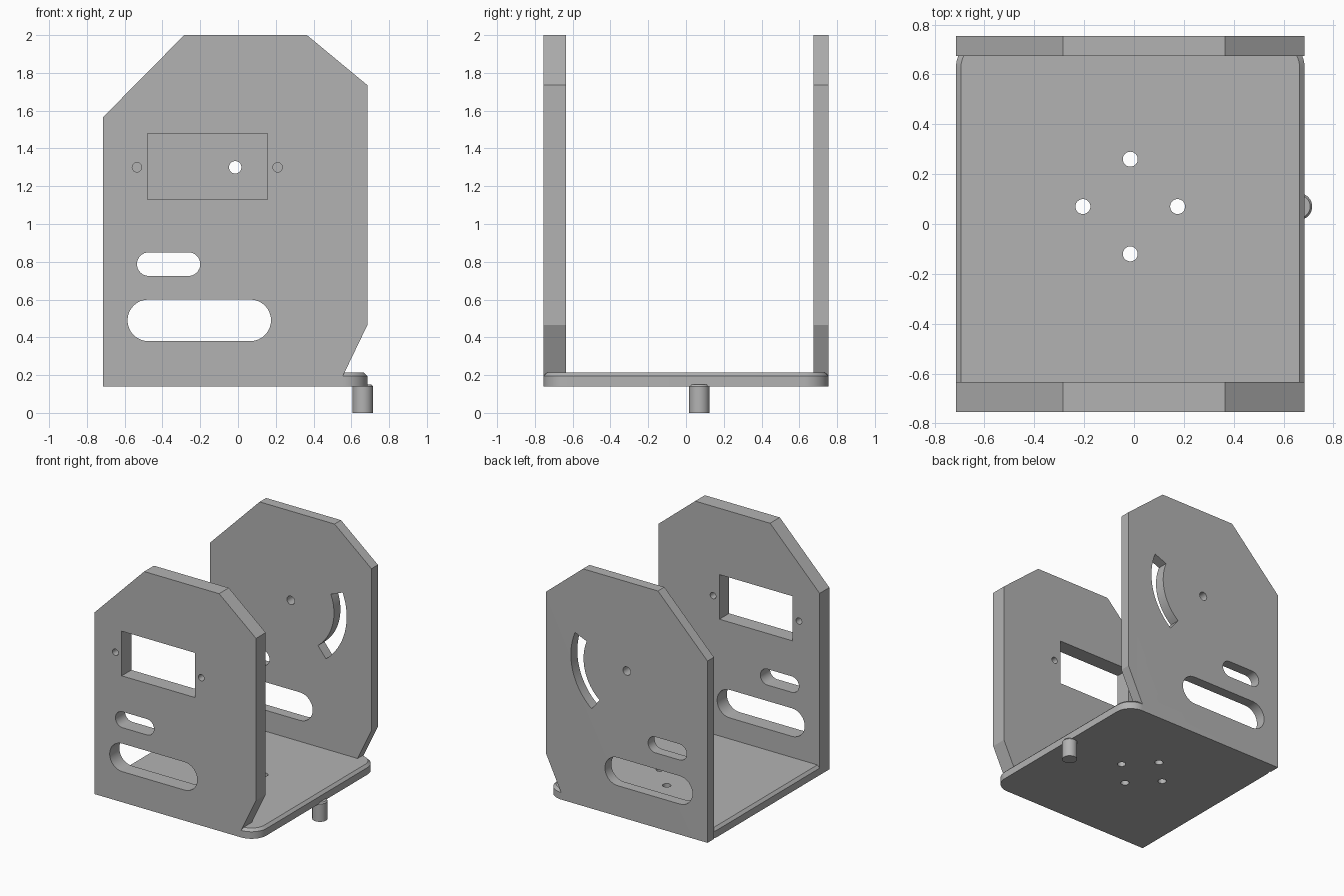
import bpy
import bmesh
from math import sin, cos, pi, radians

if "Cube" in bpy.data.objects:
    bpy.data.objects.remove(bpy.data.objects["Cube"])

grey = bpy.data.materials.new("plain grey")
grey.use_nodes = True
grey.diffuse_color = (0.45, 0.45, 0.45, 1)
grey.node_tree.nodes["Principled BSDF"].inputs["Base Color"].default_value = (0.45, 0.45, 0.45, 1)


def arc(cx, cy, r, start, end, steps=16):
    angles = [radians(start + (end - start) * i / steps) for i in range(steps + 1)]
    return [(cx + r * cos(a), cy + r * sin(a)) for a in angles]


def circle(cx, cy, r, steps=32):
    return arc(cx, cy, r, 0, 360, steps)[:-1]


def slot(x0, x1, z0, z1):
    r, z = (z1 - z0) / 2, (z0 + z1) / 2
    return arc(x1 - r, z, r, -90, 90) + arc(x0 + r, z, r, 90, 270)


def rounded_rect(x0, x1, y0, y1, r):
    return (arc(x1 - r, y1 - r, r, 0, 90) + arc(x0 + r, y1 - r, r, 90, 180)
            + arc(x0 + r, y0 + r, r, 180, 270) + arc(x1 - r, y0 + r, r, 270, 360))


def loft(bm, rings):
    """Closed solid through matching rings of 3D points."""
    loops = [[bm.verts.new(p) for p in ring] for ring in rings]
    n = len(loops[0])
    for a, b in zip(loops, loops[1:]):
        for i in range(n):
            j = (i + 1) % n
            bm.faces.new((a[i], a[j], b[j], b[i]))
    bm.faces.new(loops[0])
    bm.faces.new(loops[-1])


def at_z(points, z):
    return [(x, y, z) for x, y in points]


def through_y(bm, points, y0, y1):
    loft(bm, [[(x, y, z) for x, z in points] for y in (y0, y1)])


def make_object(name, bm):
    bmesh.ops.recalc_face_normals(bm, faces=bm.faces)
    mesh = bpy.data.meshes.new(name)
    bm.to_mesh(mesh)
    bm.free()
    mesh.materials.append(grey)
    obj = bpy.data.objects.new(name, mesh)
    bpy.context.collection.objects.link(obj)
    return obj


def activate(obj):
    bpy.ops.object.select_all(action='DESELECT')
    obj.select_set(True)
    bpy.context.view_layer.objects.active = obj


def combine(obj, other, operation):
    mod = obj.modifiers.new(operation, 'BOOLEAN')
    mod.operation, mod.solver, mod.object = operation, 'EXACT', other
    activate(obj)
    bpy.ops.object.modifier_apply(modifier=mod.name)
    bpy.data.objects.remove(other)


LEFT, RIGHT, DEPTH, FLOOR = -0.715, 0.685, 0.755, 0.14
CORNER, CHAMFER, BASE_TOP = 0.13, 0.02, 0.215
PIVOT = (-0.015, 1.3)

# Base with rounded corners and a chamfered upper rim
bm = bmesh.new()
rings = []
for z, inset in ((FLOOR, 0), (BASE_TOP - CHAMFER, 0), (BASE_TOP, CHAMFER)):
    outline = rounded_rect(LEFT + inset, RIGHT - inset, inset - DEPTH, DEPTH - inset, CORNER - inset)
    rings.append(at_z(outline, z))
loft(bm, rings)
bracket = make_object("bracket", bm)

# Upright side plates, thick in front and thin at the back
plate = [(LEFT, FLOOR), (RIGHT - CORNER, FLOOR), (RIGHT - CORNER, 0.195), (RIGHT, 0.465),
         (RIGHT, 1.735), (0.365, 2), (-0.285, 2), (LEFT, 1.565)]
for name, y0, y1 in (("front_plate", -DEPTH, -0.635), ("back_plate", 0.675, DEPTH)):
    bm = bmesh.new()
    through_y(bm, plate, y0, y1)
    combine(bracket, make_object(name, bm), 'UNION')

# Openings
bm = bmesh.new()
for opening in (slot(-0.535, -0.2, 0.725, 0.85), slot(-0.585, 0.175, 0.38, 0.6)):
    through_y(bm, opening, -1, 1)
window = [(-0.48, 1.13), (0.155, 1.13), (0.155, 1.48), (-0.48, 1.48)]
for opening in (window, circle(-0.535, 1.3, 0.025), circle(0.21, 1.3, 0.025)):
    through_y(bm, opening, -1, -0.5)
curved_slot = arc(*PIVOT, 0.485, -51, 22, 24) + arc(*PIVOT, 0.375, 22, -51, 24)
for opening in (curved_slot, circle(*PIVOT, 0.033)):
    through_y(bm, opening, 0.5, 1)
for i in range(4):
    a = i * pi / 2
    hole = circle(-0.015 + 0.19 * cos(a), 0.07 + 0.19 * sin(a), 0.03)
    loft(bm, [at_z(hole, 0), at_z(hole, 0.3)])
combine(bracket, make_object("openings", bm), 'DIFFERENCE')

# Stop peg under the edge of the base
bm = bmesh.new()
loft(bm, [at_z(circle(0.661, 0.07, r), z) for z, r in ((0, 0.054), (0.14, 0.054), (0.15, 0.046))])
peg = make_object("peg", bm)

for obj in (bracket, peg):
    activate(obj)
    bpy.ops.object.shade_smooth_by_angle(angle=radians(25))
